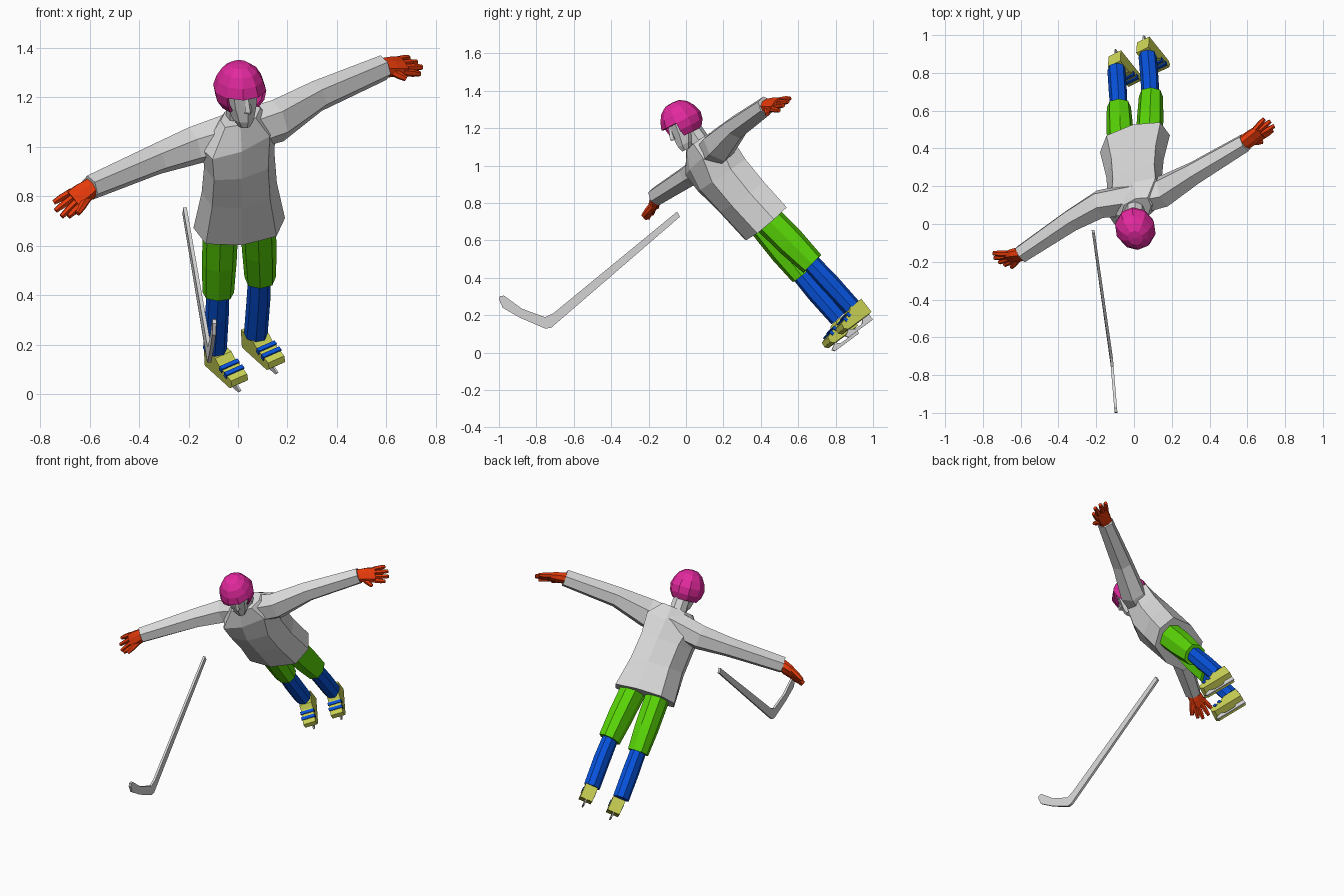
import bpy, math
from mathutils import Vector as V

if "Cube" in bpy.data.objects:
    bpy.data.objects.remove(bpy.data.objects["Cube"])


def material(name, rgb):
    m = bpy.data.materials.new(name)
    m.diffuse_color = (*rgb, 1)
    m.use_nodes = True
    m.node_tree.nodes["Principled BSDF"].inputs["Base Color"].default_value = m.diffuse_color
    return m


GREY = material("light_grey", (0.69, 0.69, 0.69))
PINK = material("pink", (0.76, 0.022, 0.34))
GREEN = material("green", (0.10, 0.67, 0.002))
BLUE = material("blue", (0.002, 0.085, 0.72))
RED = material("orange_red", (0.78, 0.042, 0.003))
OLIVE = material("yellow_olive", (0.60, 0.65, 0.09))


def make(name, verts, faces, mat):
    me = bpy.data.meshes.new(name)
    me.from_pydata([tuple(v) for v in verts], [], faces)
    me.materials.append(mat)
    ob = bpy.data.objects.new(name, me)
    bpy.context.collection.objects.link(ob)
    # consistent outward normals
    bpy.context.view_layer.objects.active = ob
    ob.select_set(True)
    bpy.ops.object.mode_set(mode='EDIT')
    bpy.ops.mesh.select_all(action='SELECT')
    bpy.ops.mesh.normals_make_consistent(inside=False)
    bpy.ops.object.mode_set(mode='OBJECT')
    ob.select_set(False)
    return ob


def loft(name, rings, mat, sides=8, power=1.0, turn=0.0):
    """Skin a list of (centre, half-width vector, half-depth vector)."""
    def sp(x):
        return math.copysign(abs(x) ** power, x)
    verts, faces = [], []
    for c, a, b in rings:
        for i in range(sides):
            t = 2 * math.pi * i / sides + turn
            verts.append(V(c) + V(a) * sp(math.cos(t)) + V(b) * sp(math.sin(t)))
    for r in range(len(rings) - 1):
        for i in range(sides):
            j = (i + 1) % sides
            faces.append((r * sides + i, r * sides + j,
                          (r + 1) * sides + j, (r + 1) * sides + i))
    faces.append(tuple(range(sides)))
    faces.append(tuple(range((len(rings) - 1) * sides, len(rings) * sides)))
    return make(name, verts, faces, mat)


def tube(name, stations, ref, mat, sides=6, power=1.0, turn=0.0):
    """Limb through (centre, half-size along ref, half-size across) stations."""
    pts = [V(s[0]) for s in stations]
    rings = []
    for i, (c, ha, hb) in enumerate(stations):
        d = (pts[min(i + 1, len(pts) - 1)] - pts[max(i - 1, 0)]).normalized()
        a = V(ref) - d * V(ref).dot(d)
        a.normalize()
        rings.append((c, a * ha, d.cross(a) * hb))
    return loft(name, rings, mat, sides, power, turn)


def slab(name, outline, origin, u, v, w, half, mat):
    """Extrude a flat (u, v) outline both ways along w."""
    n = len(outline)
    o = V(origin)
    verts = [o + u * p + v * q + w * s for s in (-half, half) for p, q in outline]
    faces = [tuple(range(n)), tuple(range(n, 2 * n))]
    faces += [(i, (i + 1) % n, n + (i + 1) % n, n + i) for i in range(n)]
    return make(name, verts, faces, mat)


# Sweater body, hem to collar
loft("sweater_body", [
    ((0.005, 0.425, 0.692), (0.185, 0.045, 0.02), (-0.01, 0.102, 0.09)),
    ((0.005, 0.295, 0.835), (0.152, 0.045, 0.02), (-0.01, 0.112, 0.082)),
    ((0.005, 0.19, 0.95), (0.142, 0.05, 0.03), (-0.01, 0.115, 0.08)),
    ((0.005, 0.12, 1.05), (0.15, 0.06, 0.06), (-0.01, 0.10, 0.07)),
    ((0.01, 0.07, 1.13), (0.08, 0.025, 0.025), (0, 0.065, 0.042)),
], GREY, 8, 0.75)

# Both sleeves, one span across the shoulders
tube("sweater_sleeves", [
    ((-0.598, -0.16, 0.835), 0.052, 0.05),
    ((-0.33, 0.02, 0.95), 0.062, 0.066),
    ((-0.18, 0.105, 1.005), 0.078, 0.08),
    ((0.0, 0.13, 1.06), 0.085, 0.095),
    ((0.16, 0.175, 1.105), 0.095, 0.08),
    ((0.32, 0.27, 1.205), 0.066, 0.064),
    ((0.588, 0.43, 1.32), 0.054, 0.05),
], (0, -0.67, 0.74), GREY, 6, 1.0, math.pi / 6)

# Neck and face
UP = V((0, -0.45, 0.89)).normalized()
FWD = V((0.4, -0.82, -0.415)).normalized()
SIDE = FWD.cross(UP).normalized()
HEAD = V((0.007, -0.027, 1.24))
tube("neck", [((0.005, 0.10, 1.09), 0.055, 0.055), ((0.005, 0.01, 1.22), 0.05, 0.055)],
     (1, 0, 0), GREY, 8)
loft("face", [(HEAD + UP * t + FWD * f, SIDE * a, FWD * b) for t, f, a, b in (
    (-0.15, 0.045, 0.025, 0.03), (-0.12, 0.035, 0.045, 0.05), (-0.06, 0.015, 0.065, 0.07),
    (0.0, 0.005, 0.075, 0.08), (0.05, 0.0, 0.07, 0.08))], GREY, 8)
loft("nose", [(HEAD + UP * t + FWD * f, SIDE * a, FWD * a) for t, f, a in (
    (-0.075, 0.085, 0.018), (-0.065, 0.09, 0.017), (-0.01, 0.078, 0.008))], GREY, 4)

# Helmet: dome with face opening and lower neck guard
SEG, RINGS = 10, 8
verts = [HEAD + UP * 0.108]
for r in range(1, RINGS):
    p = math.pi * r / RINGS
    grow = 1.04 if r >= 4 else 0.98
    for s in range(SEG):
        q = 2 * math.pi * (s + 0.5) / SEG
        verts.append(HEAD + UP * 0.112 * math.cos(p)
                     + FWD * 0.114 * grow * math.sin(p) * math.cos(q)
                     + SIDE * 0.103 * grow * math.sin(p) * math.sin(q))
faces = [(0, 1 + s, 1 + (s + 1) % SEG) for s in range(SEG)]
for r in range(RINGS - 2):
    for s in range(SEG):
        f = (1 + r * SEG + s, 1 + r * SEG + (s + 1) % SEG,
             1 + (r + 1) * SEG + (s + 1) % SEG, 1 + (r + 1) * SEG + s)
        mid = sum((verts[i] for i in f), V()) / 4 - HEAD
        if r < 3 or (r < 5 and mid.dot(FWD) < 0.04):
            faces.append(f)
used = sorted({i for f in faces for i in f})
remap = {old: new for new, old in enumerate(used)}
helmet = make("helmet", [verts[i] for i in used],
              [tuple(remap[i] for i in f) for f in faces], PINK)
shell = helmet.modifiers.new("shell", 'SOLIDIFY')
shell.thickness = 0.012

# Legs: hip, knee, ankle, then the skate frame at the blade heel
LEGS = {
    "left": ((-0.07, 0.40, 0.69), (-0.08, 0.617, 0.412), (-0.093, 0.815, 0.185),
             (-0.10, 0.925, 0.103), 0.058),
    "right": ((0.08, 0.42, 0.73), (0.09, 0.675, 0.475), (0.072, 0.885, 0.245),
              (0.05, 0.998, 0.176), 0.068),
}
for side, (hip, knee, ankle, heel, depth) in LEGS.items():
    hip, knee, ankle = V(hip), V(knee), V(ankle)
    tube(side + "_shorts", [(hip, 0.072, depth + 0.014),
                            (hip.lerp(knee, 0.55), 0.07, depth + 0.012),
                            (knee, 0.064, depth)], (1, 0, 0), GREEN, 8, 0.8)
    tube(side + "_sock", [(knee.lerp(hip, 0.15), 0.045, 0.048),
                          (knee.lerp(ankle, 0.4), 0.048, 0.053),
                          (ankle, 0.048, 0.05)], (1, 0, 0), BLUE, 8, 0.85)
    d = V((0.55, -0.68, -0.5)).normalized()
    up = V((0, -0.67, 0.74))
    up = (up - d * up.dot(d)).normalized()
    w = d.cross(up)
    # Skate boot, blade with two posts, and instep straps
    slab(side + "_boot", [(0.0, 0.035), (0.185, 0.035), (0.203, 0.052), (0.198, 0.08),
                          (0.11, 0.105), (0.085, 0.125), (0.0, 0.125)],
         heel, d, up, w, 0.039, OLIVE)
    slab(side + "_skate_blade", [(0.0, 0.0), (0.19, 0.0), (0.203, 0.015), (0.16, 0.036),
                                 (0.13, 0.016), (0.07, 0.016), (0.05, 0.036), (0.0, 0.036)],
         heel, d, up, w, 0.004, GREY)
    slope = (d * 0.088 - up * 0.025).normalized()
    lift = slope.cross(w) * -1
    for k in (0.010, 0.045):
        start = V(heel) + d * 0.11 + up * 0.105 + slope * k
        slab(side + "_strap", [(0, -0.016), (0.018, -0.016), (0.018, 0.008), (0, 0.008)],
             start, slope, lift, w, 0.043, BLUE)

# Gloved hands: palm, four fingers, thumb
HANDS = {
    "left": ((-0.585, -0.155, 0.84), (-0.665, -0.175, 0.785), (0.5, -0.4, -0.75),
             ((-0.745, -0.155, 0.775), (-0.738, -0.18, 0.742), (-0.713, -0.203, 0.718),
              (-0.685, -0.217, 0.718)), (-0.648, -0.23, 0.73)),
    "right": ((0.575, 0.425, 1.318), (0.668, 0.487, 1.328), (0.35, -0.65, -0.65),
              ((0.69, 0.557, 1.36), (0.722, 0.545, 1.342), (0.743, 0.52, 1.322),
               (0.735, 0.497, 1.295)), (0.68, 0.435, 1.275)),
}
for side, (wrist, knuckle, across, tips, thumb) in HANDS.items():
    wrist, knuckle, across = V(wrist), V(knuckle), V(across).normalized()
    tube(side + "_palm", [(wrist, 0.04, 0.034), (wrist.lerp(knuckle, 0.55), 0.048, 0.03),
                          (knuckle, 0.048, 0.022)], across, RED, 8, 0.8)
    for i, tip in enumerate(tips):
        root = knuckle + across * (i - 1.5) * 0.024 + (wrist - knuckle) * 0.15
        tube(side + "_finger", [(root, 0.015, 0.016), (root.lerp(V(tip), 0.6), 0.015, 0.016),
                                (tip, 0.011, 0.011)], across, RED, 6)
    root = wrist.lerp(knuckle, 0.4) + across * 0.025
    tube(side + "_thumb", [(root, 0.018, 0.018), (root.lerp(V(thumb), 0.6), 0.016, 0.016),
                           (thumb, 0.011, 0.011)], wrist - knuckle, RED, 6)

# Hockey stick: side outline bent gently in x along its length
outline = [(-0.048, 0.754), (-0.032, 0.727), (-0.72, 0.134), (-0.75, 0.128), (-0.888, 0.187),
           (-0.98, 0.24), (-1.0, 0.285), (-0.995, 0.303), (-0.973, 0.305), (-0.877, 0.235),
           (-0.754, 0.19), (-0.71, 0.21)]
stick = slab("hockey_stick", outline, (0, 0, 0), V((0, 1, 0)), V((0, 0, 1)), V((1, 0, 0)),
             0.0075, GREY)
for v in stick.data.vertices:
    y = v.co.y
    v.co.x += -0.12 - (y + 0.7) * 0.145 if y > -0.7 else -0.12 - (y + 0.7) * 0.083
